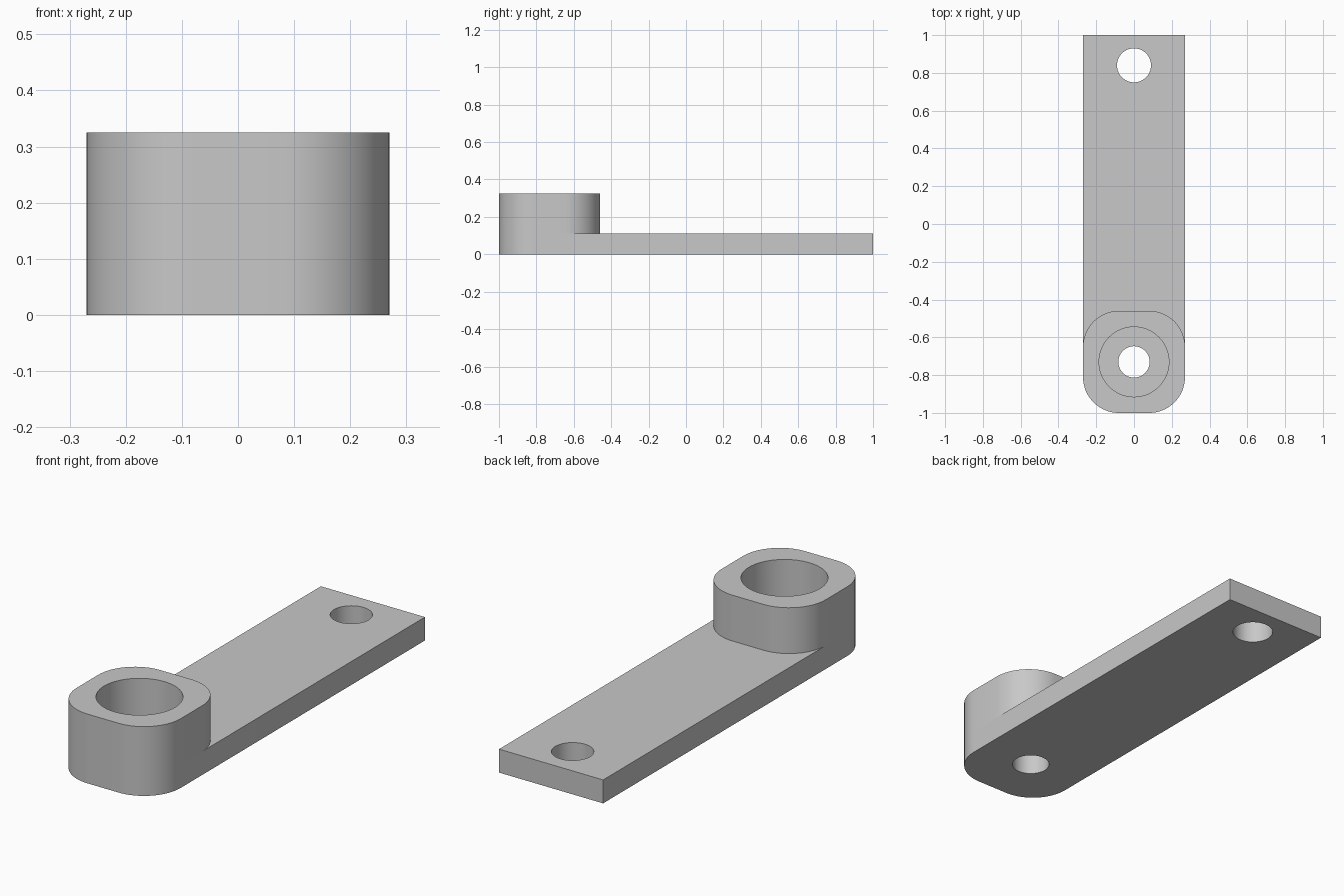
import bpy, bmesh
from math import sin, cos, pi

cube = bpy.data.objects.get("Cube")
if cube:
    bpy.data.objects.remove(cube, do_unlink=True)

HALF, RADIUS = 0.27, 0.19
FRONT, BACK = -1.0, 1.0
PLATE_TOP, BOSS_TOP = 0.11, 0.325
BOSS_Y = FRONT + HALF

grey = bpy.data.materials.new("plain grey")
grey.use_nodes = True
grey.diffuse_color = (0.58, 0.58, 0.58, 1)
grey.node_tree.nodes["Principled BSDF"].inputs["Base Color"].default_value = grey.diffuse_color


def arc(cx, cy, r, start, sweep, steps):
    return [(cx + r * cos(start + sweep * i / steps), cy + r * sin(start + sweep * i / steps))
            for i in range(steps + 1)]


def prism(name, outline, z0, z1):
    """Extrude a flat outline between two heights."""
    bm = bmesh.new()
    base = bm.faces.new([bm.verts.new((x, y, z0)) for x, y in outline])
    top = bmesh.ops.extrude_face_region(bm, geom=[base])["geom"]
    bmesh.ops.translate(bm, vec=(0, 0, z1 - z0),
                        verts=[v for v in top if isinstance(v, bmesh.types.BMVert)])
    bmesh.ops.recalc_face_normals(bm, faces=bm.faces)
    mesh = bpy.data.meshes.new(name)
    bm.to_mesh(mesh)
    bm.free()
    mesh.materials.append(grey)
    obj = bpy.data.objects.new(name, mesh)
    bpy.context.collection.objects.link(obj)
    return obj


def drill(obj, y, r):
    """Cut a round vertical hole through a part."""
    cutter = prism("hole_cutter", arc(0, y, r, 0, 2 * pi, 64)[:-1], -0.2, 0.6)
    cutter.hide_render = True
    mod = obj.modifiers.new("hole", "BOOLEAN")
    mod.operation, mod.solver, mod.object = "DIFFERENCE", "EXACT", cutter
    bpy.context.view_layer.objects.active = obj
    bpy.ops.object.modifier_apply(modifier=mod.name)
    bpy.data.objects.remove(cutter, do_unlink=True)


def smooth(obj):
    bpy.ops.object.select_all(action="DESELECT")
    obj.select_set(True)
    bpy.context.view_layer.objects.active = obj
    bpy.ops.object.shade_smooth_by_angle(angle=pi / 6)


# Rounded front corners are shared by the plate and the boss
inner = HALF - RADIUS
front_corners = (arc(-inner, BOSS_Y - inner, RADIUS, pi, pi / 2, 16)
                 + arc(inner, BOSS_Y - inner, RADIUS, 1.5 * pi, pi / 2, 16))
back_corners = (arc(inner, BOSS_Y + inner, RADIUS, 0, pi / 2, 16)
                + arc(-inner, BOSS_Y + inner, RADIUS, pi / 2, pi / 2, 16))

# Flat arm with a hole at each end
plate = prism("arm_plate", front_corners + [(HALF, BACK), (-HALF, BACK)], 0, PLATE_TOP)
drill(plate, 0.84, 0.09)
drill(plate, BOSS_Y, 0.083)
smooth(plate)

# Raised boss with a wide bore that ends at the plate
boss = prism("raised_boss", front_corners + back_corners, PLATE_TOP, BOSS_TOP)
drill(boss, BOSS_Y, 0.185)
smooth(boss)
